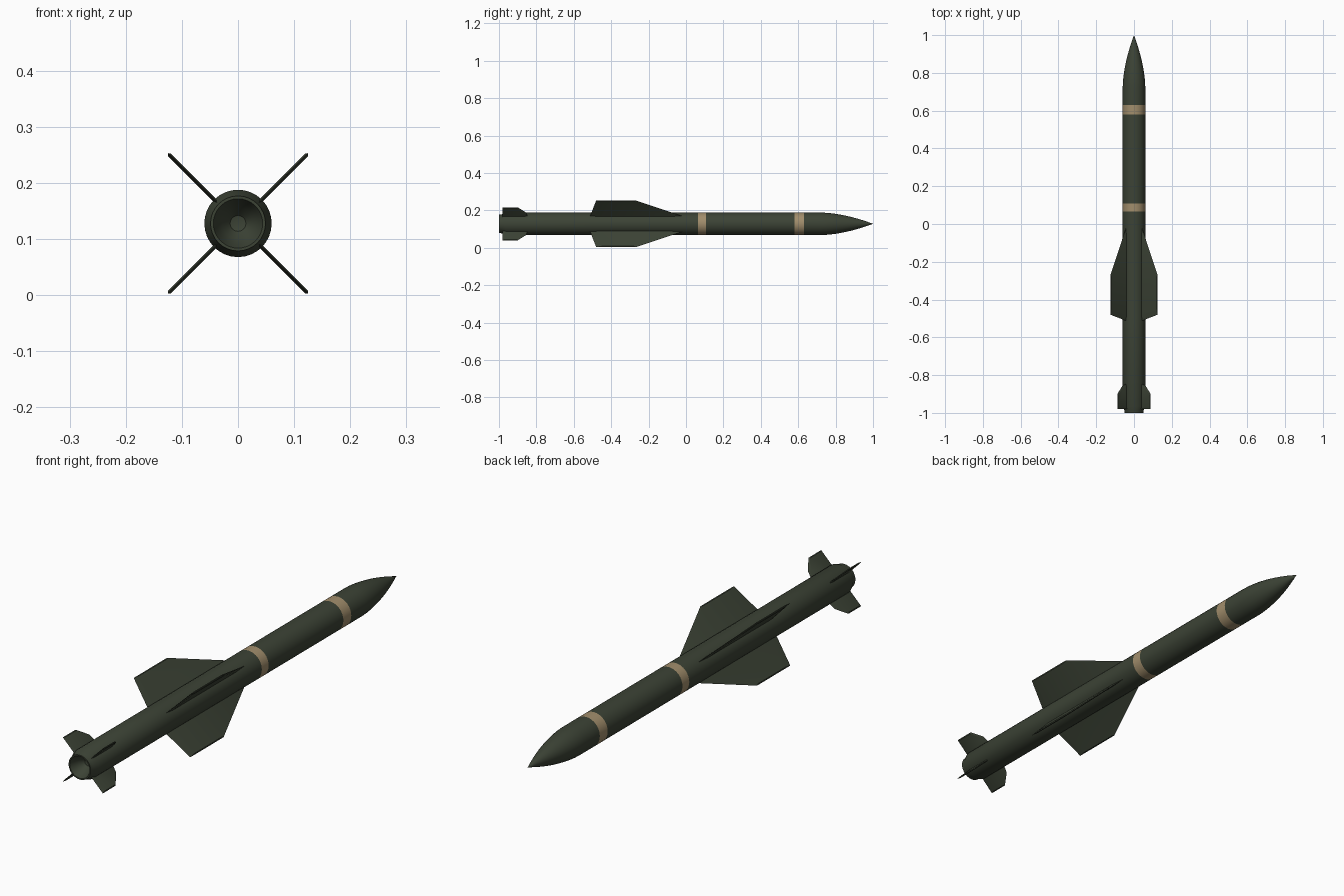
import bpy, bmesh, math
from mathutils import Matrix, Vector

if "Cube" in bpy.data.objects:
    bpy.data.objects.remove(bpy.data.objects["Cube"])

AXIS_Z = 0.128
SEGS = 32


def material(name, rgb):
    m = bpy.data.materials.new(name)
    m.diffuse_color = (*rgb, 1)
    m.use_nodes = True
    m.node_tree.nodes["Principled BSDF"].inputs["Base Color"].default_value = m.diffuse_color
    return m


green = material("dark_olive_green", (0.045, 0.056, 0.036))
tan = material("tan_band", (0.36, 0.27, 0.15))


def finish(name, bm, mats, angle):
    bmesh.ops.recalc_face_normals(bm, faces=bm.faces)
    me = bpy.data.meshes.new(name)
    bm.to_mesh(me)
    bm.free()
    for m in mats:
        me.materials.append(m)
    ob = bpy.data.objects.new(name, me)
    ob.location.z = AXIS_Z
    bpy.context.collection.objects.link(ob)
    bpy.ops.object.select_all(action='DESELECT')
    ob.select_set(True)
    bpy.context.view_layer.objects.active = ob
    bpy.ops.object.shade_smooth_by_angle(angle=math.radians(angle))
    return ob


# Body: one lathe from the nozzle hollow to the nose, (radius, y)
profile = [(0, -0.945), (0.014, -0.948), (0.028, -0.965), (0.038, -0.985),
           (0.044, -1.0), (0.049, -1.0), (0.051, -0.985), (0.06, -0.965),
           (0.06, -0.5), (0.06, 0.065), (0.06, 0.108), (0.06, 0.58),
           (0.06, 0.63), (0.06, 0.72)]
for i in range(1, 11):      # ogive nose
    t = i / 10
    profile.append((0.06 * (1 - t ** 1.75) if i < 10 else 0, 0.72 + 0.28 * t))

bm = bmesh.new()
rings = []
for r, y in profile:
    if r == 0:
        rings.append([bm.verts.new((0, y, 0))] * SEGS)
    else:
        rings.append([bm.verts.new((r * math.cos(2 * math.pi * k / SEGS), y,
                                    r * math.sin(2 * math.pi * k / SEGS)))
                      for k in range(SEGS)])
for a, b in zip(rings, rings[1:]):
    for k in range(SEGS):
        n = (k + 1) % SEGS
        loop = list(dict.fromkeys((a[k], a[n], b[n], b[k])))
        f = bm.faces.new(loop)
        y = f.calc_center_median().y
        # painted bands
        f.material_index = int(0.065 < y < 0.108 or 0.58 < y < 0.63)
finish("missile_body", bm, [green, tan], 35)


def fin_set(name, outline, half):
    """Four fins at 45 degrees; outline is (distance from axis, y).
    Thin rim with a thicker inset plateau gives the bevelled edges."""
    bm = bmesh.new()
    c = sum((Vector(p) for p in outline), Vector((0, 0))) / len(outline)
    for q in range(4):
        rot = Matrix.Rotation(math.radians(45 + 90 * q), 3, 'Y')
        rim = [bm.verts.new(rot @ Vector((r, y, 0))) for r, y in outline]
        for s in (-1, 1):
            top = []
            for r, y in outline:
                ry = c.y + (y - c.y) * 0.82
                rr = r if r < 0.06 else r - 0.004
                top.append(bm.verts.new(rot @ Vector((rr, ry, s * half))))
            bm.faces.new(top)
            for i in range(len(rim)):
                j = (i + 1) % len(rim)
                bm.faces.new((rim[i], rim[j], top[j], top[i]))
    return finish(name, bm, [green], 20)


# Main wings and tail fins
fin_set("main_wings", [(0.05, 0.0), (0.177, -0.27), (0.177, -0.48), (0.05, -0.515)], 0.0035)
fin_set("tail_fins", [(0.05, -0.845), (0.085, -0.855), (0.125, -0.9), (0.125, -0.98), (0.05, -0.98)], 0.003)
